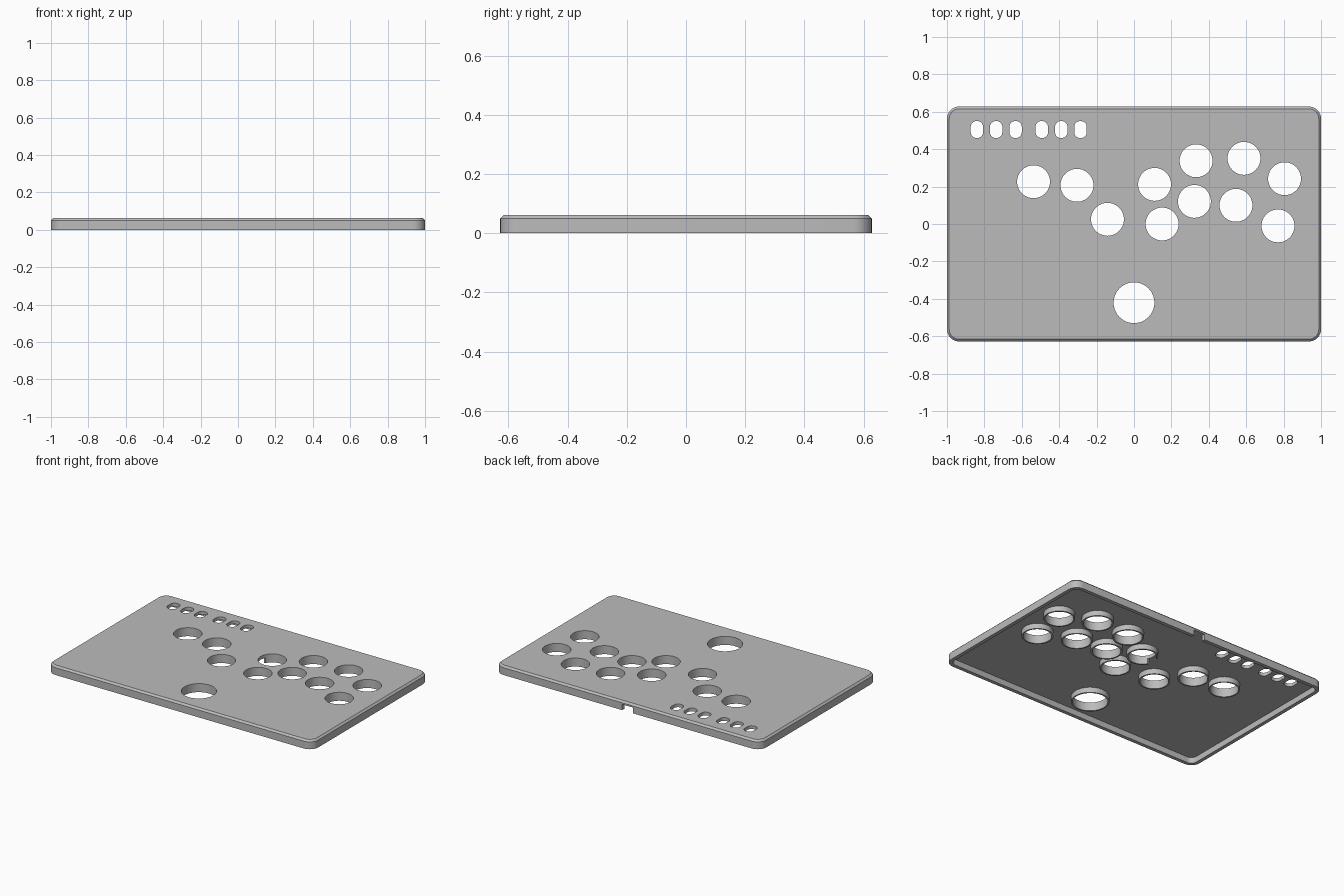
import bpy
import bmesh
from math import sin, cos, pi

cube = bpy.data.objects.get("Cube")
if cube:
    bpy.data.objects.remove(cube, do_unlink=True)

HALF_X, HALF_Y, HEIGHT = 1.0, 0.628, 0.062
CORNER, CHAMFER = 0.065, 0.012
WALL, CEILING = 0.025, 0.04

grey = bpy.data.materials.new("plain grey")
grey.use_nodes = True
grey.diffuse_color = (0.5, 0.5, 0.5, 1)
grey.node_tree.nodes["Principled BSDF"].inputs["Base Color"].default_value = (0.5, 0.5, 0.5, 1)


def rounded(hx, hy, r, cx=0, cy=0, steps=8):
    """Outline of a rounded rectangle; a circle when r equals hx and hy."""
    points = []
    for quarter, (sx, sy) in enumerate([(1, 1), (-1, 1), (-1, -1), (1, -1)]):
        for i in range(steps + 1):
            a = (quarter + i / steps) * pi / 2
            points.append((cx + sx * (hx - r) + r * cos(a), cy + sy * (hy - r) + r * sin(a)))
    return points


def circle(cx, cy, r, n=48):
    return [(cx + r * cos(2 * pi * i / n), cy + r * sin(2 * pi * i / n)) for i in range(n)]


def box(x0, x1, y0, y1):
    return [(x0, y0), (x1, y0), (x1, y1), (x0, y1)]


def solid(name, stacks):
    """Each stack is a list of (outline, z) levels, lofted and capped."""
    bm = bmesh.new()
    for levels in stacks:
        rings = [[bm.verts.new((x, y, z)) for x, y in outline] for outline, z in levels]
        bm.faces.new(rings[0][::-1])
        bm.faces.new(rings[-1])
        for low, high in zip(rings, rings[1:]):
            n = len(low)
            for i in range(n):
                j = (i + 1) % n
                bm.faces.new((low[i], low[j], high[j], high[i]))
    bmesh.ops.remove_doubles(bm, verts=bm.verts, dist=1e-6)
    mesh = bpy.data.meshes.new(name)
    bm.to_mesh(mesh)
    bm.free()
    mesh.materials.append(grey)
    obj = bpy.data.objects.new(name, mesh)
    bpy.context.collection.objects.link(obj)
    return obj


def combine(target, tool, operation):
    """Apply a boolean and discard the tool."""
    tool.hide_render = True
    mod = target.modifiers.new(tool.name, "BOOLEAN")
    mod.object, mod.operation, mod.solver = tool, operation, "EXACT"
    bpy.context.view_layer.objects.active = target
    bpy.ops.object.modifier_apply(modifier=mod.name)
    bpy.data.objects.remove(tool, do_unlink=True)


# Button layout: centre x, centre y
BUTTONS = [(-0.537, 0.226), (-0.305, 0.207), (-0.142, 0.025), (0.11, 0.212),
           (0.332, 0.338), (0.588, 0.351), (0.805, 0.242), (0.323, 0.121),
           (0.545, 0.1), (0.15, 0), (0.77, -0.01)]
HOLES = [(x, y, 0.088) for x, y in BUTTONS] + [(0, -0.421, 0.109)]
SLOTS = [-0.84, -0.737, -0.633, -0.493, -0.389, -0.286]

# Case lid with chamfered top edge
case = solid("case_lid", [[
    (rounded(HALF_X, HALF_Y, CORNER), 0),
    (rounded(HALF_X, HALF_Y, CORNER), HEIGHT - CHAMFER),
    (rounded(HALF_X - CHAMFER, HALF_Y - CHAMFER, CORNER - CHAMFER), HEIGHT)]])

# Hollow underside
inner = rounded(HALF_X - WALL, HALF_Y - WALL, CORNER - WALL)
combine(case, solid("cavity", [[(inner, -0.02), (inner, CEILING)]]), "DIFFERENCE")

# Collars hanging below each button hole
collars = [[(circle(x, y, r + 0.01), 0.004), (circle(x, y, r + 0.01), 0.05)] for x, y, r in HOLES]
combine(case, solid("collars", collars), "UNION")

# Button holes and small rounded slots, cut right through
cuts = [circle(x, y, r) for x, y, r in HOLES]
cuts += [rounded(0.033, 0.045, 0.03, x, 0.505) for x in SLOTS]
combine(case, solid("holes", [[(c, -0.05), (c, 0.1)] for c in cuts]), "DIFFERENCE")

# Cable notch in the back wall, and clearance in the nearest collar
notches = [box(-0.042, 0.042, 0.59, 0.66), box(-0.03, 0.04, 0.17, 0.25)]
combine(case, solid("notches", [[(n, -0.02), (n, CEILING - 0.001)] for n in notches]), "DIFFERENCE")

# Smooth curved walls, crisp edges
bpy.ops.object.select_all(action="DESELECT")
case.select_set(True)
bpy.context.view_layer.objects.active = case
bpy.ops.object.shade_smooth_by_angle(angle=pi / 6)
